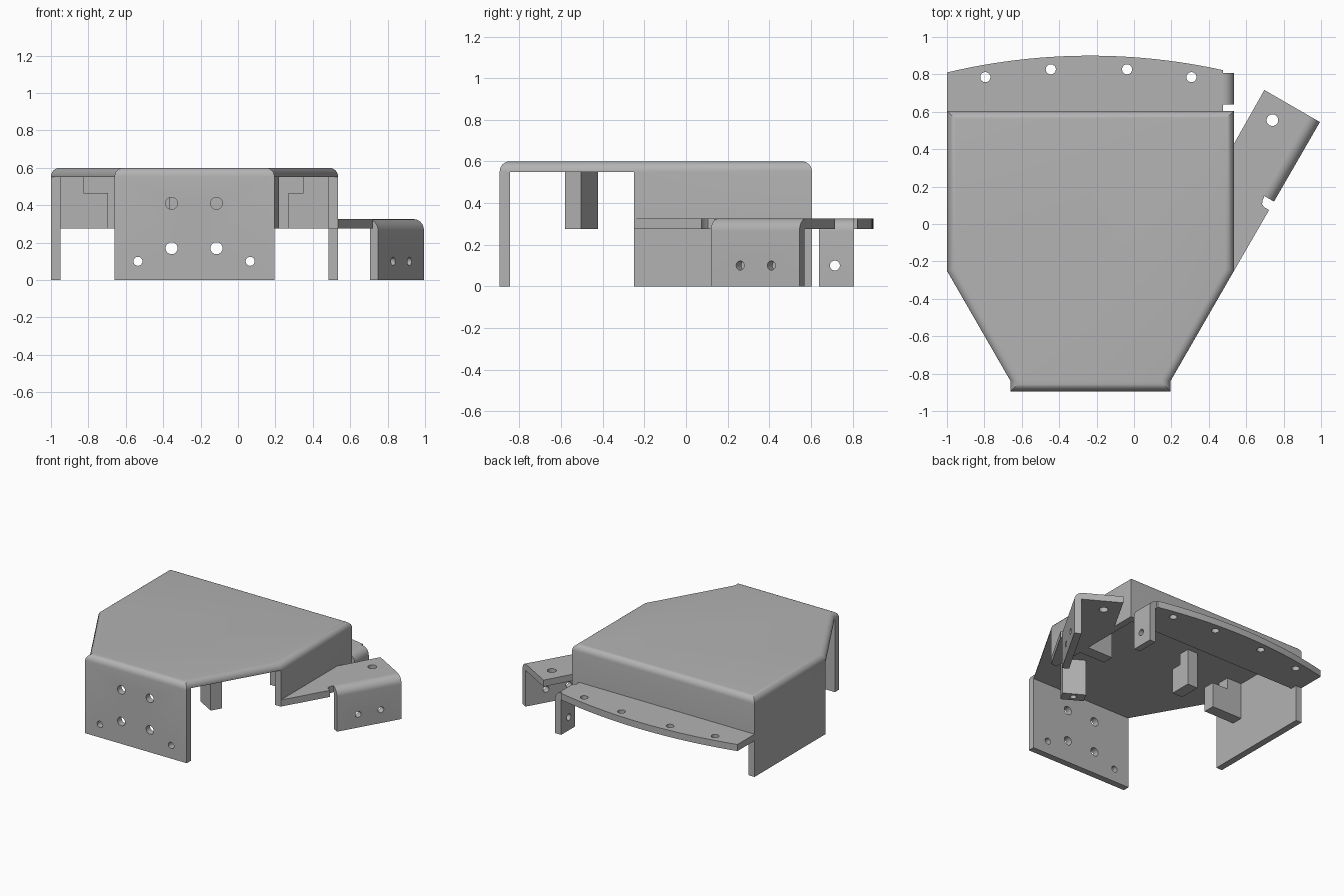
import bpy, bmesh, math
from mathutils import Vector

if "Cube" in bpy.data.objects:
    bpy.data.objects.remove(bpy.data.objects["Cube"])

grey = bpy.data.materials.new("sheet_grey")
grey.diffuse_color = (0.45, 0.45, 0.45, 1)
grey.use_nodes = True
grey.node_tree.nodes["Principled BSDF"].inputs["Base Color"].default_value = grey.diffuse_color
T = 0.05          # sheet thickness
LEDGE = 0.325     # top of the lower shelf and arm


def finish(name, bm):
    bmesh.ops.recalc_face_normals(bm, faces=bm.faces)
    me = bpy.data.meshes.new(name)
    bm.to_mesh(me)
    bm.free()
    me.materials.append(grey)
    ob = bpy.data.objects.new(name, me)
    bpy.context.collection.objects.link(ob)
    return ob


def sweep(name, loop, offset, round_z=None):
    """Extrude a closed 3D loop; optionally round the edges at one height."""
    bm = bmesh.new()
    face = bm.faces.new([bm.verts.new(p) for p in loop])
    ext = bmesh.ops.extrude_face_region(bm, geom=[face])
    bmesh.ops.translate(bm, vec=offset, verts=[v for v in ext["geom"] if isinstance(v, bmesh.types.BMVert)])
    if round_z is not None:
        edges = [e for e in bm.edges if all(abs(v.co.z - round_z) < 1e-4 for v in e.verts)]
        bmesh.ops.bevel(bm, geom=edges, offset=0.047, segments=6, profile=0.5, affect='EDGES')
    return finish(name, bm)


def plate(name, outline, z0, z1, rounded=False):
    return sweep(name, [(x, y, z0) for x, y in outline], (0, 0, z1 - z0), z1 if rounded else None)


def box_outline(x0, x1, y0, y1):
    return [(x0, y0), (x1, y0), (x1, y1), (x0, y1)]


def cut(ob, cutter):
    m = ob.modifiers.new("cut", 'BOOLEAN')
    m.operation, m.solver, m.object = 'DIFFERENCE', 'EXACT', cutter
    bpy.context.view_layer.objects.active = ob
    bpy.ops.object.modifier_apply(modifier=m.name)
    bpy.data.objects.remove(cutter)


def drill(ob, centre, axis, r, depth=0.16):
    bm = bmesh.new()
    bmesh.ops.create_cone(bm, cap_ends=True, segments=32, radius1=r, radius2=r, depth=depth)
    q = Vector((0, 0, 1)).rotation_difference(Vector(axis))
    for v in bm.verts:
        v.co = q @ v.co + Vector(centre)
    cut(ob, finish("drill_helper", bm))


def bent_flange(name, start, along, inward, length):
    """Vertical flange with a rounded bend at the ledge height."""
    r = 0.06
    prof = [(T, 0), (0, 0)]
    prof += [(r - r * math.cos(a), LEDGE - r + r * math.sin(a))
             for a in [i * math.pi / 16 for i in range(9)]]
    prof += [(r, LEDGE - T), (T, LEDGE - T)]
    s, n = Vector((*start, 0)), Vector((*inward, 0))
    return sweep(name, [s + n * d + Vector((0, 0, z)) for d, z in prof], Vector((*along, 0)) * length)


# Main cover: solid outline with rounded top, hollowed and opened below
body = plate("cover", [(-1, 0.605), (-1, -0.25), (-0.66, -0.84), (-0.66, -0.895), (0.195, -0.895),
                       (0.195, -0.84), (0.535, -0.25), (0.535, 0.605)], 0, 0.6, True)
cut(body, plate("cavity", [(-0.95, 0.555), (-0.95, -0.25), (-1.2, -0.25), (-1.2, -0.846), (0.7, -0.846),
                           (0.7, -0.25), (0.485, -0.25), (0.485, 0.555)], -0.1, 0.55))
cut(body, plate("right_opening", box_outline(0.4, 0.8, -0.4, 0.8), -0.1, 0.275))
cut(body, plate("back_opening", box_outline(-0.95, 0.8, 0.45, 0.8), -0.1, 0.275))

# Front face holes: shaft, four screws, two lower fixings
drill(body, (-0.235, -0.87, 0.29), (0, 1, 0), 0.088)
for sx in (-1, 1):
    for z in (0.17, 0.41):
        drill(body, (-0.235 + sx * 0.12, -0.87, z), (0, 1, 0), 0.032)
    drill(body, (-0.235 + sx * 0.3, -0.87, 0.1), (0, 1, 0), 0.024)
# Left wall holes
for y in (0.0, 0.35):
    drill(body, (-0.975, y, 0.1), (1, 0, 0), 0.024)

# Back shelf with arched edge
R = 3.3
arch = [(x, 0.9 - R + math.sqrt(R * R - (x + 0.235) ** 2))
        for x in [-1 + 1.475 * i / 24 for i in range(25)]]
shelf = plate("back_shelf", [(0.475, 0.6), (-1, 0.6)] + arch, LEDGE - T, LEDGE)
for x, y in ((-0.795, 0.785), (-0.445, 0.827), (-0.037, 0.827), (0.307, 0.785)):
    drill(shelf, (x, y, 0.3), (0, 0, 1), 0.027)
tab = bent_flange("back_tab", (0.535, 0.64), (0, 1), (-1, 0), 0.167)
drill(tab, (0.51, 0.715, 0.1), (1, 0, 0), 0.024)

# Angled side arm and its hanging flange
DIR = Vector((0.5, 0.866))
INW = Vector((-0.866, 0.5))
P0 = Vector((0.535, -0.25))


def arm_pt(s, d):
    return tuple(P0 + DIR * s + INW * d)


relief = [(0.375, 0), (0.375, 0.03), (0.383, 0.048), (0.401, 0.056), (0.419, 0.058), (0.427, 0.06)]
arm = plate("side_arm", [(0.49, -0.25)] + [arm_pt(*p) for p in [(0, 0)] + relief + [(0.918, 0.06), (0.918, 0.343)]]
            + [(0.535, 0.43), (0.49, 0.43)], LEDGE - T, LEDGE)
drill(arm, (0.74, 0.555, 0.3), (0, 0, 1), 0.031)
flange = bent_flange("arm_flange", arm_pt(0.427, 0), DIR, INW, 0.491)
for y in (0.26, 0.41):
    drill(flange, (*arm_pt((y + 0.25) / 0.866, 0.02), 0.1), (*INW, 0), 0.022)

# Mounting blocks under the cover
c = Vector((0.22, -0.505))
front_block = plate("front_block", [tuple(p) for p in (c, c - DIR * 0.087, c - DIR * 0.087 + INW * 0.165,
                                                      c + INW * 0.165)], 0.275, 0.551)
drill(front_block, (0.127, -0.501, 0.275), (0, 0, 1), 0.022)
for name, foot, stem in (
        ("left_block", (-0.951, -0.695, -0.07, 0.017), (-0.951, -0.825, -0.07, 0.017)),
        ("right_block", (0.27, 0.486, 0.0, 0.087), (0.35, 0.486, 0.0, 0.087)),
        ("middle_block", (-0.45, -0.363, -0.02, 0.145), (-0.45, -0.363, 0.06, 0.145))):
    plate(name + "_foot", box_outline(*foot), 0.275, 0.465)
    plate(name + "_stem", box_outline(*stem), 0.465, 0.551)

# Smooth the bends and holes, keep sheet edges crisp
for ob in bpy.context.scene.objects:
    ob.select_set(True)
    bpy.context.view_layer.objects.active = ob
bpy.ops.object.shade_smooth_by_angle(angle=math.radians(30))
